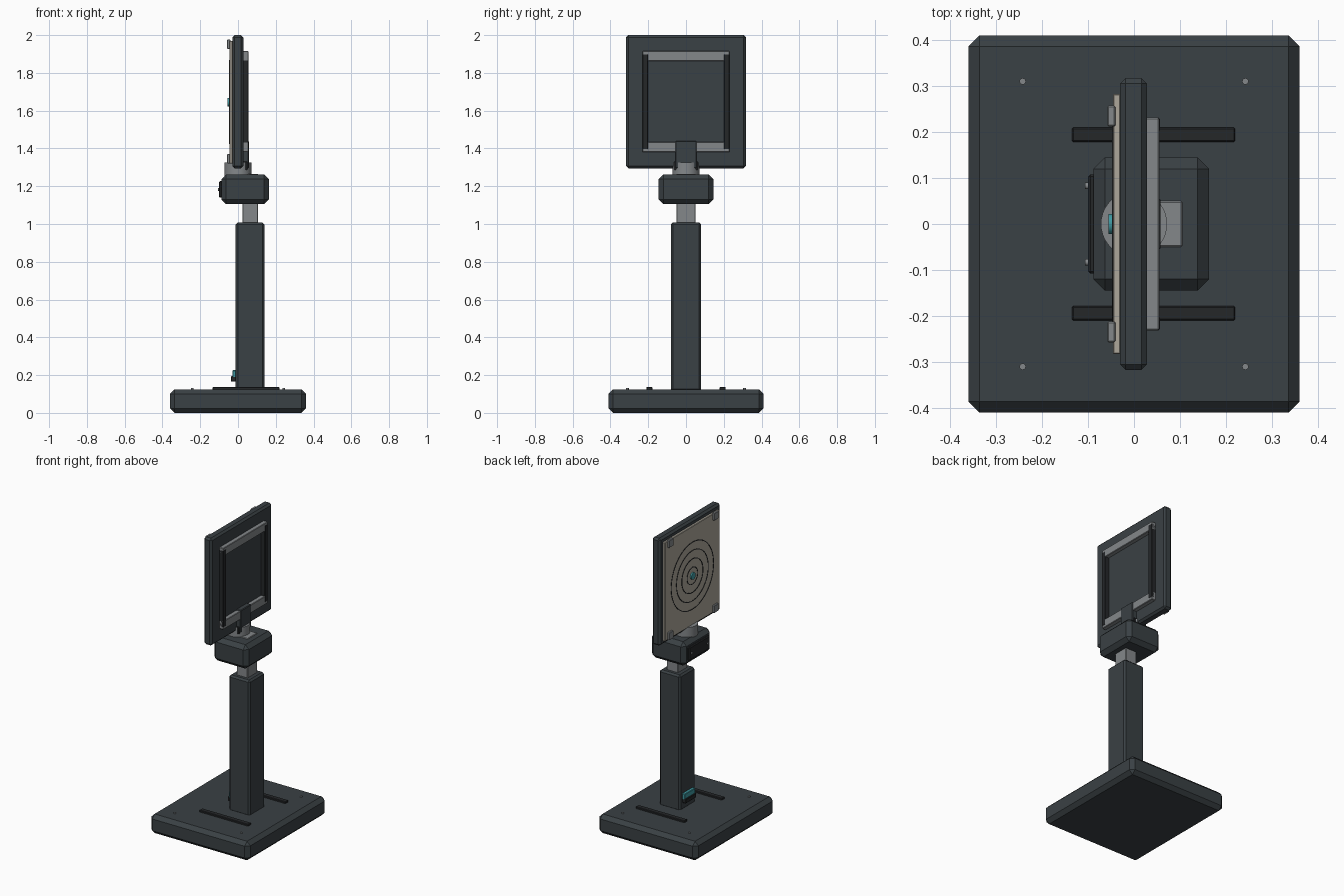
import bpy, bmesh, math
from mathutils import Matrix

if "Cube" in bpy.data.objects:
    bpy.data.objects.remove(bpy.data.objects["Cube"])


def material(name, rgb):
    m = bpy.data.materials.new(name)
    m.diffuse_color = (*rgb, 1)
    m.use_nodes = True
    m.node_tree.nodes["Principled BSDF"].inputs["Base Color"].default_value = m.diffuse_color
    return m


DARK = material("dark_paint", (0.042, 0.052, 0.058))
BLACK = material("black_rubber", (0.018, 0.02, 0.022))
STEEL = material("steel", (0.23, 0.245, 0.255))
PAPER = material("paper", (0.42, 0.39, 0.33))
TEAL = material("teal", (0.05, 0.32, 0.36))


def finish(name, bm, mat, smooth=False):
    me = bpy.data.meshes.new(name)
    bmesh.ops.recalc_face_normals(bm, faces=bm.faces)
    bm.to_mesh(me)
    bm.free()
    me.materials.append(mat)
    ob = bpy.data.objects.new(name, me)
    bpy.context.collection.objects.link(ob)
    if smooth:
        bpy.context.view_layer.objects.active = ob
        ob.select_set(True)
        bpy.ops.object.shade_smooth_by_angle(angle=math.radians(35))
        ob.select_set(False)
    return ob


def box(name, x, y, z, mat, bevel=0.0):
    """Chamfered box from (min, max) ranges."""
    bm = bmesh.new()
    bmesh.ops.create_cube(bm, size=1)
    for v in bm.verts:
        for i, (a, b) in enumerate((x, y, z)):
            v.co[i] = (a + b) / 2 + v.co[i] * (b - a)
    if bevel:
        bmesh.ops.bevel(bm, geom=bm.edges[:], offset=bevel, segments=1,
                        affect='EDGES', profile=0.5)
    return finish(name, bm, mat)


def cylinder(name, centre, radius, depth, mat, axis='Z', sides=32):
    bm = bmesh.new()
    rot = Matrix.Rotation(math.pi / 2, 4, 'Y') if axis == 'X' else Matrix()
    bmesh.ops.create_cone(bm, cap_ends=True, segments=sides, radius1=radius,
                          radius2=radius, depth=depth,
                          matrix=Matrix.Translation(centre) @ rot)
    return finish(name, bm, mat, True)


def ring(name, centre, radius, width, depth, mat, sides=64):
    """Flat ring facing the x axis."""
    bm = bmesh.new()
    loops = []
    for r, dx in ((radius - width, 0), (radius - width, -depth),
                  (radius + width, -depth), (radius + width, 0)):
        loops.append([bm.verts.new((centre[0] + dx,
                                    centre[1] + r * math.cos(2 * math.pi * i / sides),
                                    centre[2] + r * math.sin(2 * math.pi * i / sides)))
                      for i in range(sides)])
    for a, b in zip(loops, loops[1:] + loops[:1]):
        for i in range(sides):
            j = (i + 1) % sides
            bm.faces.new((a[i], a[j], b[j], b[i]))
    return finish(name, bm, mat, True)


# Base plate with rails and screws
box("base_plate", (-0.36, 0.36), (-0.41, 0.41), (0, 0.125), DARK, 0.024)
for s in (-1, 1):
    y = sorted((s * 0.178, s * 0.21))
    box("base_rail", (-0.135, 0.22), y, (0.115, 0.137), BLACK, 0.003)
    for t in (-1, 1):
        cylinder("base_screw", (t * 0.242, s * 0.31, 0.126), 0.007, 0.01, STEEL, sides=16)

# Telescoping column
box("outer_column", (-0.012, 0.14), (-0.08, 0.08), (0.115, 1.008), DARK, 0.011)
box("inner_column", (0.024, 0.105), (-0.05, 0.05), (0.95, 1.266), STEEL, 0.003)

# Foot latch on the column
box("latch_mount", (-0.037, 0), (-0.055, 0.055), (0.165, 0.194), BLACK, 0.003)
box("latch_pedal", (-0.03, 0), (-0.055, 0.055), (0.186, 0.226), TEAL, 0.003)

# Head housing with side cover
box("head_housing", (-0.088, 0.163), (-0.145, 0.145), (1.105, 1.262), DARK, 0.025)
box("head_cover", (-0.1, -0.08), (-0.108, 0.108), (1.14, 1.227), BLACK, 0.005)
for s in (-1, 1):
    cylinder("cover_screw", (-0.102, s * 0.083, 1.183), 0.007, 0.008, STEEL, 'X', 16)
cylinder("swivel", (0, 0, 1.29), 0.072, 0.07, STEEL, sides=40)

# Backing board with the rear frame
box("backing_board", (-0.03, 0.028), (-0.317, 0.317), (1.295, 2.0), DARK, 0.012)
for z in ((1.38, 1.435), (1.862, 1.915)):
    box("frame_crossbar", (0.02, 0.055), (-0.231, 0.231), z, STEEL, 0.003)
for s in (-1, 1):
    box("frame_upright", (0.02, 0.056), sorted((s * 0.2, s * 0.231)),
        (1.395, 1.9), BLACK, 0.003)
    box("neck_gusset", (0.0, 0.05), sorted((s * 0.05, s * 0.062)),
        (1.285, 1.33), BLACK, 0.002)
box("neck_bracket", (0.01, 0.058), (-0.056, 0.056), (1.295, 1.44), DARK, 0.004)

# Target sheet, rings, centre spot and corner clips
MID = 1.645
box("target_sheet", (-0.046, -0.028), (-0.283, 0.283), (1.32, 1.97), PAPER, 0.003)
for k in range(1, 5):
    ring("target_ring", (-0.045, 0, MID), 0.055 * k, 0.0025, 0.003, BLACK)
cylinder("target_centre", (-0.049, 0, MID), 0.022, 0.012, TEAL, 'X', 24)
for s in (-1, 1):
    for z in ((1.32, 1.37), (1.927, 1.977)):
        box("corner_clip", (-0.058, -0.04), sorted((s * 0.212, s * 0.257)), z, STEEL, 0.003)
